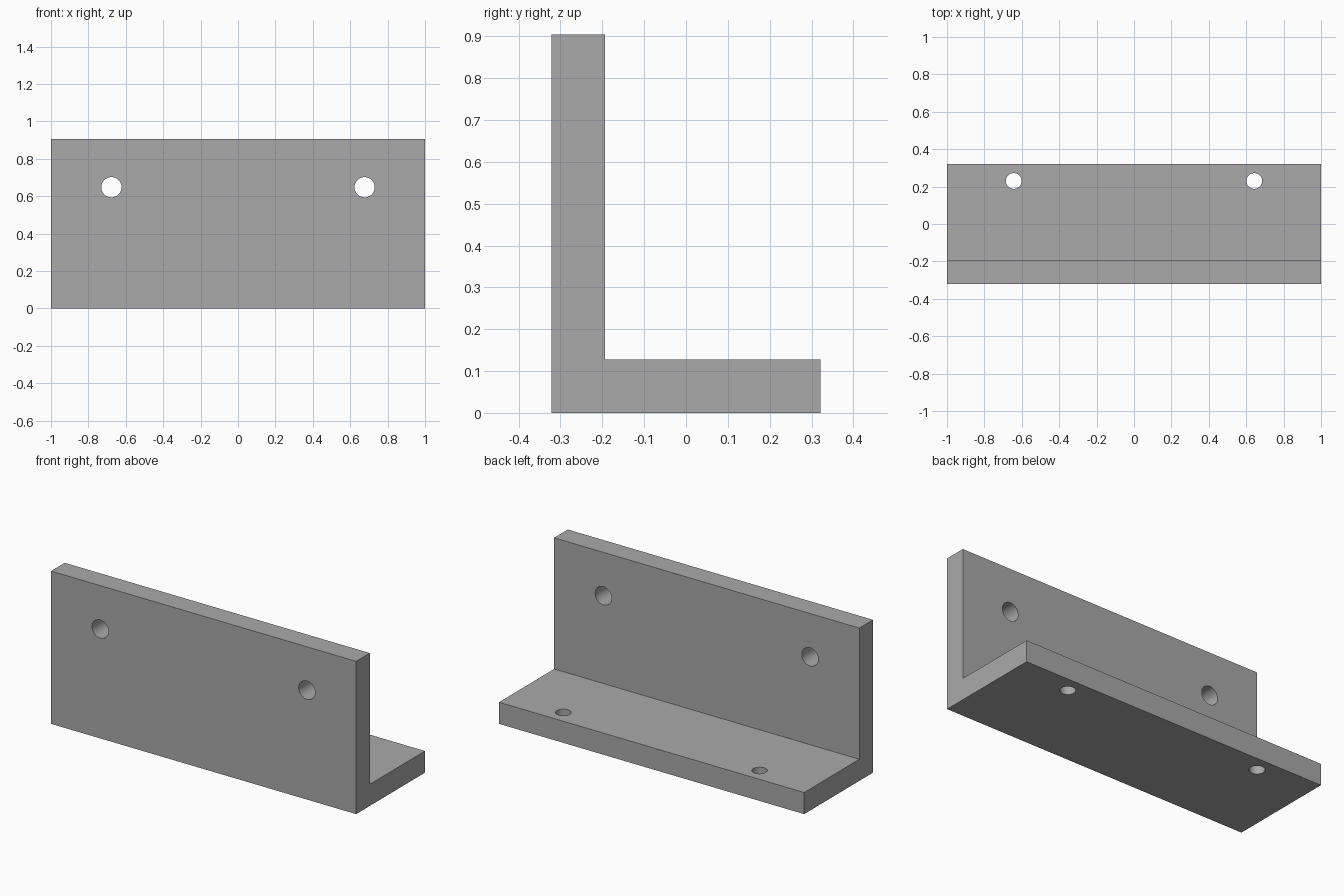
import bpy
import bmesh
from math import pi, radians

cube = bpy.data.objects.get("Cube")
if cube:
    bpy.data.objects.remove(cube, do_unlink=True)

HALF_LENGTH, HALF_DEPTH, HEIGHT = 1.0, 0.322, 0.905
WALL_BACK, BASE_TOP = -0.194, 0.128

# Plain grey metal
grey = bpy.data.materials.new("grey metal")
grey.use_nodes = True
colour = (0.4, 0.4, 0.4, 1)
grey.diffuse_color = colour
grey.node_tree.nodes["Principled BSDF"].inputs["Base Color"].default_value = colour

# L-shaped profile extruded along the length
profile = [(-HALF_DEPTH, 0), (HALF_DEPTH, 0), (HALF_DEPTH, BASE_TOP),
           (WALL_BACK, BASE_TOP), (WALL_BACK, HEIGHT), (-HALF_DEPTH, HEIGHT)]
bm = bmesh.new()
end = bm.faces.new([bm.verts.new((-HALF_LENGTH, y, z)) for y, z in profile])
sweep = bmesh.ops.extrude_face_region(bm, geom=[end])
moved = [v for v in sweep["geom"] if isinstance(v, bmesh.types.BMVert)]
bmesh.ops.translate(bm, verts=moved, vec=(2 * HALF_LENGTH, 0, 0))
bmesh.ops.recalc_face_normals(bm, faces=bm.faces)
mesh = bpy.data.meshes.new("angle_bracket")
bm.to_mesh(mesh)
bm.free()
mesh.materials.append(grey)
bracket = bpy.data.objects.new("angle_bracket", mesh)
bpy.context.collection.objects.link(bracket)


def drill(location, radius, tilt):
    """Cut a round hole through the bracket."""
    bpy.ops.mesh.primitive_cylinder_add(vertices=48, radius=radius, depth=0.3,
                                        location=location, rotation=(tilt, 0, 0))
    cutter = bpy.context.object
    cutter.name = "hole_cutter"
    cutter.hide_render = True
    cutter.data.materials.append(grey)
    cut = bracket.modifiers.new("hole", 'BOOLEAN')
    cut.operation, cut.solver, cut.object = 'DIFFERENCE', 'EXACT', cutter
    bpy.context.view_layer.objects.active = bracket
    bpy.ops.object.modifier_apply(modifier=cut.name)
    bpy.data.objects.remove(cutter, do_unlink=True)


# Mirrored pairs of screw holes in the wall and the base
for side in (-1, 1):
    drill((side * 0.677, -0.258, 0.648), 0.054, pi / 2)
    drill((side * 0.643, 0.23, 0.064), 0.042, 0)

# Smooth bores with sharp rims
bpy.ops.object.select_all(action='DESELECT')
bracket.select_set(True)
bpy.context.view_layer.objects.active = bracket
bpy.ops.object.shade_smooth_by_angle(angle=radians(30))
